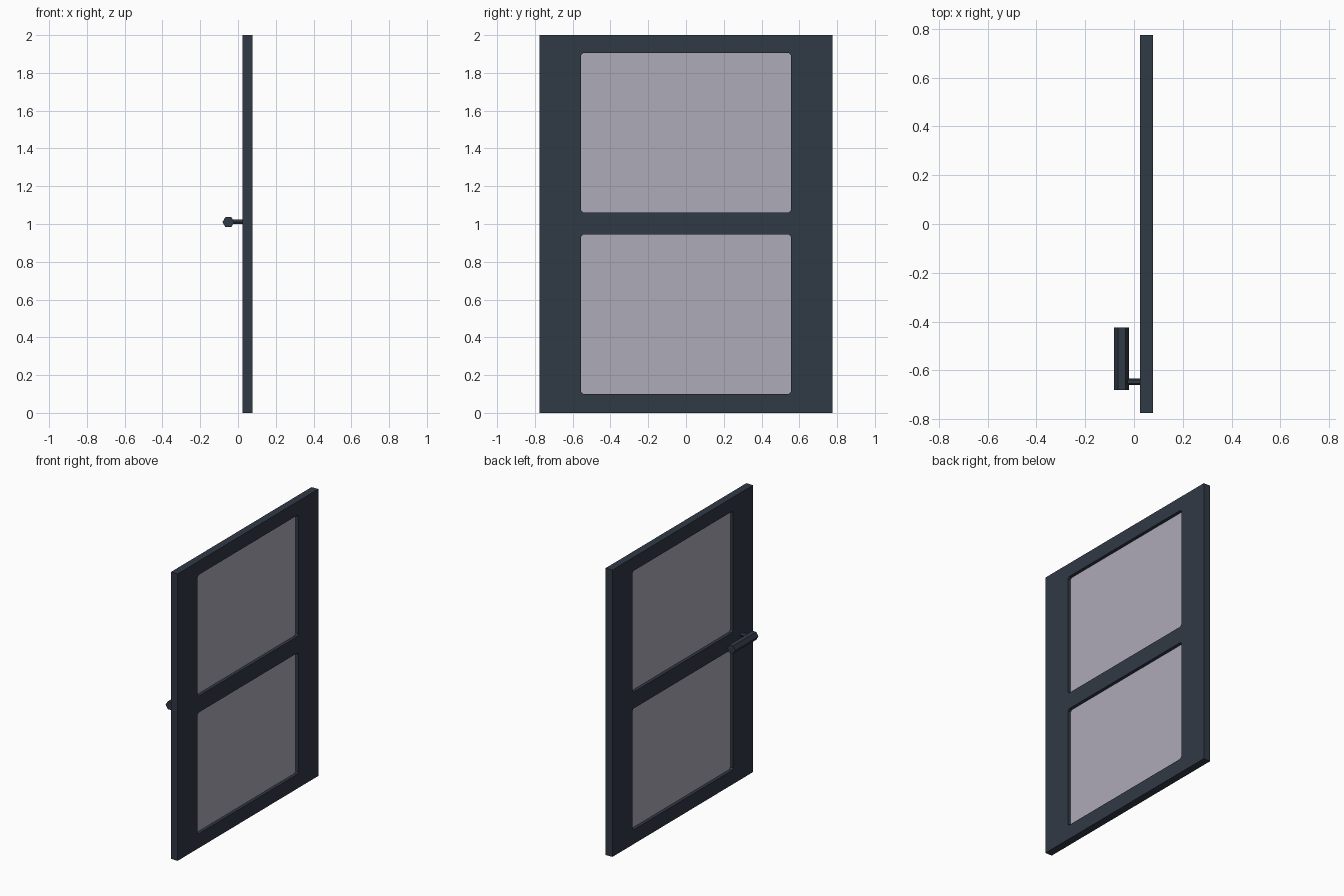
import bpy, bmesh, math
from mathutils import Matrix

if "Cube" in bpy.data.objects:
    bpy.data.objects.remove(bpy.data.objects["Cube"])


def material(name, rgb):
    m = bpy.data.materials.new(name)
    m.diffuse_color = (*rgb, 1.0)
    m.use_nodes = True
    m.node_tree.nodes["Principled BSDF"].inputs["Base Color"].default_value = m.diffuse_color
    return m


DARK = material("dark slate", (0.030, 0.041, 0.060))
GLASS = material("pale grey glass", (0.42, 0.405, 0.48))


def finish(name, bm, mat):
    bmesh.ops.recalc_face_normals(bm, faces=bm.faces)
    me = bpy.data.meshes.new(name)
    bm.to_mesh(me)
    bm.free()
    me.materials.append(mat)
    ob = bpy.data.objects.new(name, me)
    bpy.context.collection.objects.link(ob)
    return ob


def clipped_rect(y, z0, z1, c):
    # rectangle in the y-z plane with small chamfered corners
    return [(-y + c, z0), (y - c, z0), (y, z0 + c), (y, z1 - c),
            (y - c, z1), (-y + c, z1), (-y, z1 - c), (-y, z0 + c)]


X0, X1 = 0.025, 0.077
PANES = {"lower": (0.10, 0.945), "upper": (1.06, 1.905)}
HALF_PANE = 0.555

# door frame: outer outline with two window openings, extruded
bm = bmesh.new()
loops = [[(-0.775, 0), (0.775, 0), (0.775, 2), (-0.775, 2)]]
loops += [clipped_rect(HALF_PANE, z0, z1, 0.012) for z0, z1 in PANES.values()]
for pts in loops:
    vs = [bm.verts.new((X0, y, z)) for y, z in pts]
    for i, v in enumerate(vs):
        bm.edges.new((v, vs[(i + 1) % len(vs)]))
bmesh.ops.triangle_fill(bm, use_beauty=True, use_dissolve=False, edges=bm.edges[:])
ext = bmesh.ops.extrude_face_region(bm, geom=bm.faces[:], use_keep_orig=True)
bmesh.ops.translate(bm, vec=(X1 - X0, 0, 0),
                    verts=[g for g in ext["geom"] if isinstance(g, bmesh.types.BMVert)])
finish("door_frame", bm, DARK)

# glass panes, recessed on both sides
for label, (z0, z1) in PANES.items():
    bm = bmesh.new()
    size = Matrix.Diagonal((0.008, 2 * HALF_PANE + 0.004, z1 - z0 + 0.004, 1))
    bmesh.ops.create_cube(bm, size=1, matrix=Matrix.Translation(
        ((X0 + X1) / 2, 0, (z0 + z1) / 2)) @ size)
    finish(label + "_glass", bm, GLASS)


def hex_bar(name, radius, length, centre, axis):
    # six sided rod along x or y
    bm = bmesh.new()
    if axis == "Y":
        rot = Matrix.Rotation(math.pi / 2, 4, "X") @ Matrix.Rotation(math.pi / 2, 4, "Z")
    else:
        rot = Matrix.Rotation(math.pi / 2, 4, "Y") @ Matrix.Rotation(math.pi / 2, 4, "Z")
    bmesh.ops.create_cone(bm, cap_ends=True, segments=6, radius1=radius,
                          radius2=radius, depth=length)
    # put a corner on local +x before turning the rod
    v = bm.verts[:][0].co
    ang = math.atan2(v.y, v.x)
    target = 0 if axis == "Y" else math.pi / 2
    bmesh.ops.transform(bm, matrix=Matrix.Rotation(target - ang, 4, "Z"), verts=bm.verts)
    turn = Matrix.Rotation(math.pi / 2, 4, "X" if axis == "Y" else "Y")
    bmesh.ops.transform(bm, matrix=Matrix.Translation(centre) @ turn, verts=bm.verts)
    finish(name, bm, DARK)


# lever handle and its stem
hex_bar("handle_grip", 0.031, 0.255, (-0.051, -0.5525, 1.01), "Y")
hex_bar("handle_stem", 0.014, 0.075, (-0.0075, -0.647, 1.011), "X")
